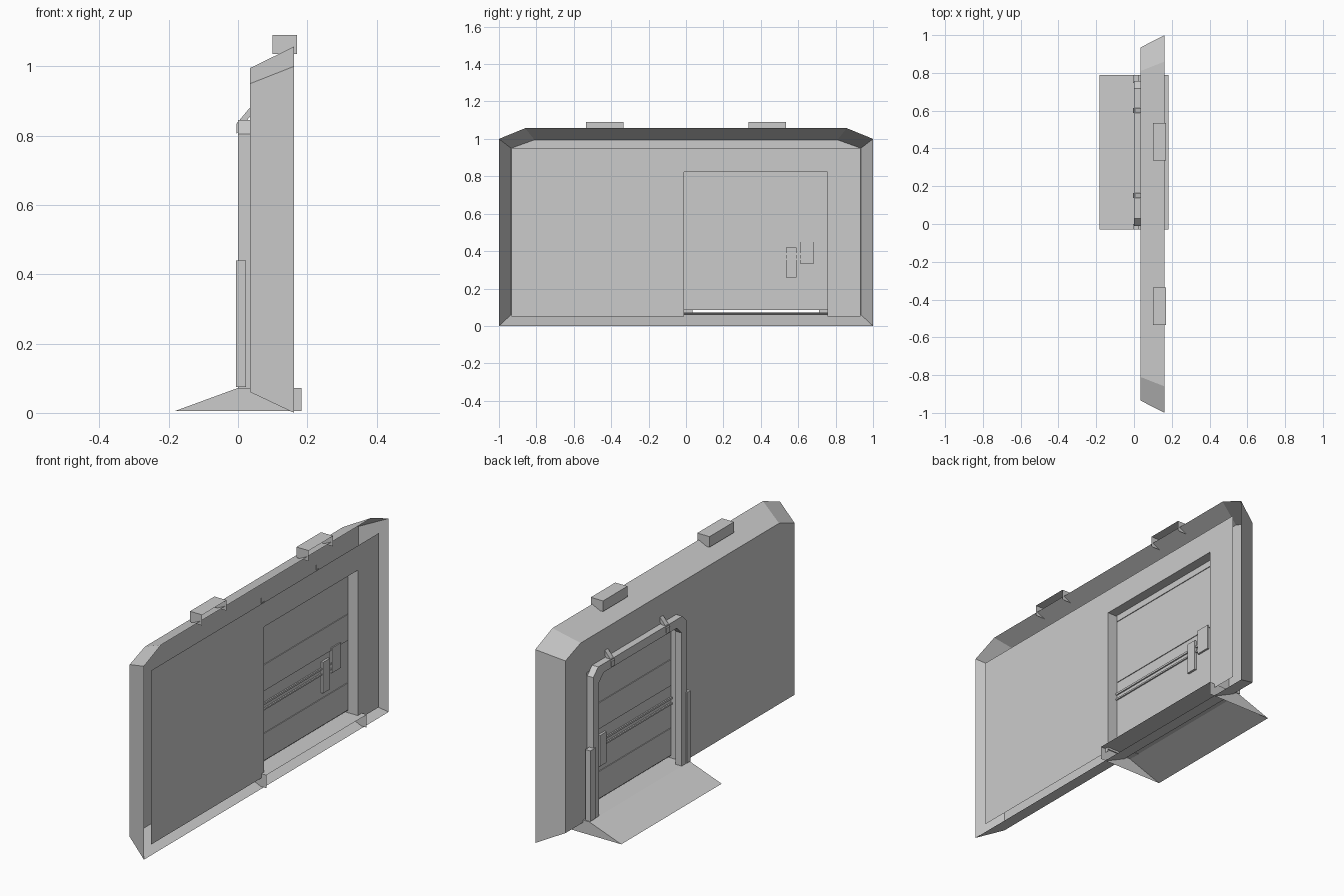
import bpy
import bmesh

cube = bpy.data.objects.get("Cube")
if cube:
    bpy.data.objects.remove(cube, do_unlink=True)

grey = bpy.data.materials.new("plain_grey")
grey.use_nodes = True
COLOR = (0.6, 0.6, 0.6, 1)
grey.diffuse_color = COLOR
grey.node_tree.nodes["Principled BSDF"].inputs["Base Color"].default_value = COLOR


def finish(name, bm):
    bmesh.ops.recalc_face_normals(bm, faces=bm.faces)
    mesh = bpy.data.meshes.new(name)
    bm.to_mesh(mesh)
    bm.free()
    mesh.materials.append(grey)
    obj = bpy.data.objects.new(name, mesh)
    bpy.context.collection.objects.link(obj)
    return obj


def box(name, x, y, z, open_sides=()):
    """Box from min/max pairs; open_sides lists (axis, sign) faces left out."""
    bm = bmesh.new()
    bmesh.ops.create_cube(bm, size=1)
    bm.normal_update()
    gone = [f for f in bm.faces for a, s in open_sides if f.normal[a] * s > 0.9]
    if gone:
        bmesh.ops.delete(bm, geom=gone, context='FACES')
    for v in bm.verts:
        v.co = [(lo + hi) / 2 + c * (hi - lo) for c, (lo, hi) in zip(v.co, (x, y, z))]
    return finish(name, bm)


def loop(bm, x, points):
    return [bm.verts.new((x, y, z)) for y, z in points]


def strip(bm, a, b, closed=True):
    for i in range(len(a) if closed else len(a) - 1):
        j = (i + 1) % len(a)
        bm.faces.new((a[i], a[j], b[j], b[i]))


# Door opening shared by shell, inner panel and jamb
Y0, Y1, SILL, HEAD = -0.01, 0.757, 0.06, 0.823
BACK, PANEL, RIM = 0.035, 0.155, 0.162


def opening(bottom):
    return [(Y0, bottom), (Y0, HEAD), (Y1, HEAD), (Y1, bottom)]


# Tray shell: flared walls around the rear sheet
def outline(side, bottom, shoulder, top_half, top):
    return [(side, bottom), (side, shoulder), (top_half, top),
            (-top_half, top), (-side, shoulder), (-side, bottom)]


bm = bmesh.new()
rear = loop(bm, BACK, outline(0.935, SILL, 0.95, 0.81, 0.995))
rim = loop(bm, RIM, outline(1.0, 0.0, 1.0, 0.86, 1.057))
strip(bm, rear, rim)
bm.faces.new(rear + loop(bm, BACK, opening(SILL)))
finish("wall_shell", bm)

# Flat inner panel with a door notch
bm = bmesh.new()
border = [(0.932, 0.05), (0.932, 0.95), (-0.932, 0.95), (-0.932, 0.05)]
bm.faces.new(loop(bm, PANEL, border + opening(0.05)))
finish("inner_panel", bm)

# Jamb lining between the two sheets
bm = bmesh.new()
strip(bm, loop(bm, BACK, opening(SILL)), loop(bm, PANEL, opening(SILL)), False)
finish("door_jamb", bm)

# Door leaf with raised bands
box("door_leaf", (0.092, 0.1), (Y0, Y1), (0.085, HEAD))
for name, z in (("lower", (0.09, 0.23)), ("middle", (0.45, 0.585)), ("upper", (0.79, HEAD))):
    box("door_band_" + name, (0.088, 0.104), (Y0 + 0.005, Y1 - 0.005), z)

# Latch rods, lever and lock on both faces of the door
box("latch_rod_upper", (0.085, 0.107), (Y0, 0.62), (0.38, 0.39))
box("latch_rod_lower", (0.085, 0.107), (Y0, 0.62), (0.352, 0.36))
box("latch_lever", (0.08, 0.112), (0.535, 0.59), (0.26, 0.42))
box("lock_case", (0.082, 0.11), (0.61, 0.685), (0.335, 0.465))

# Rear door frame with cut corners
def arch(inset):
    a, b, top, cut = Y0 + inset, Y1 - inset, 0.845 - inset, 0.04
    return [(a, 0.07), (a, top - cut), (a + cut, top),
            (b - cut, top), (b, top - cut), (b, 0.07)]


bm = bmesh.new()
loops = [loop(bm, x, arch(i)) for x, i in ((0, 0), (0, 0.045), (BACK, 0.045), (BACK, 0))]
for k in range(4):
    strip(bm, loops[k], loops[(k + 1) % 4], False)
for end in (0, -1):
    bm.faces.new([lp[end] for lp in loops])
finish("door_frame", bm)

# Side guards at the foot of the frame
for name, y in (("back", (Y1 - 0.01, 0.79)), ("front", (-0.03, Y0 + 0.01))):
    box("frame_guard_" + name, (-0.006, 0.023), y, (0.075, 0.44))


def prism(name, profile, y, skip=()):
    """Extrude an x-z profile along y, leaving out the listed sides."""
    bm = bmesh.new()
    a, b = ([bm.verts.new((px, yy, pz)) for px, pz in profile] for yy in y)
    n = len(profile)
    for i in range(n):
        if i not in skip:
            j = (i + 1) % n
            bm.faces.new((a[i], a[j], b[j], b[i]))
    bm.faces.new(a)
    bm.faces.new(b)
    return finish(name, bm)


# Slanted straps over the frame head
for i, y in enumerate((0.15, 0.6)):
    prism("frame_strap_%d" % (i + 1),
          [(0.038, 0.885), (-0.004, 0.835), (-0.004, 0.805), (0.038, 0.86)],
          (y - 0.013, y + 0.013))

# Hollow entry ramp, open below and on the inner side
prism("entry_ramp", [(-0.183, 0.005), (0.0, 0.072), (0.183, 0.072), (0.183, 0.005)],
      (-0.03, 0.79), skip=(2, 3))

# Hollow hanging clips on the top edge
for name, s in (("front", -1), ("back", 1)):
    box("top_clip_" + name, (0.1, 0.17), (s * 0.435 - 0.1, s * 0.435 + 0.1), (1.035, 1.09),
        open_sides=((0, 1), (2, -1)))
